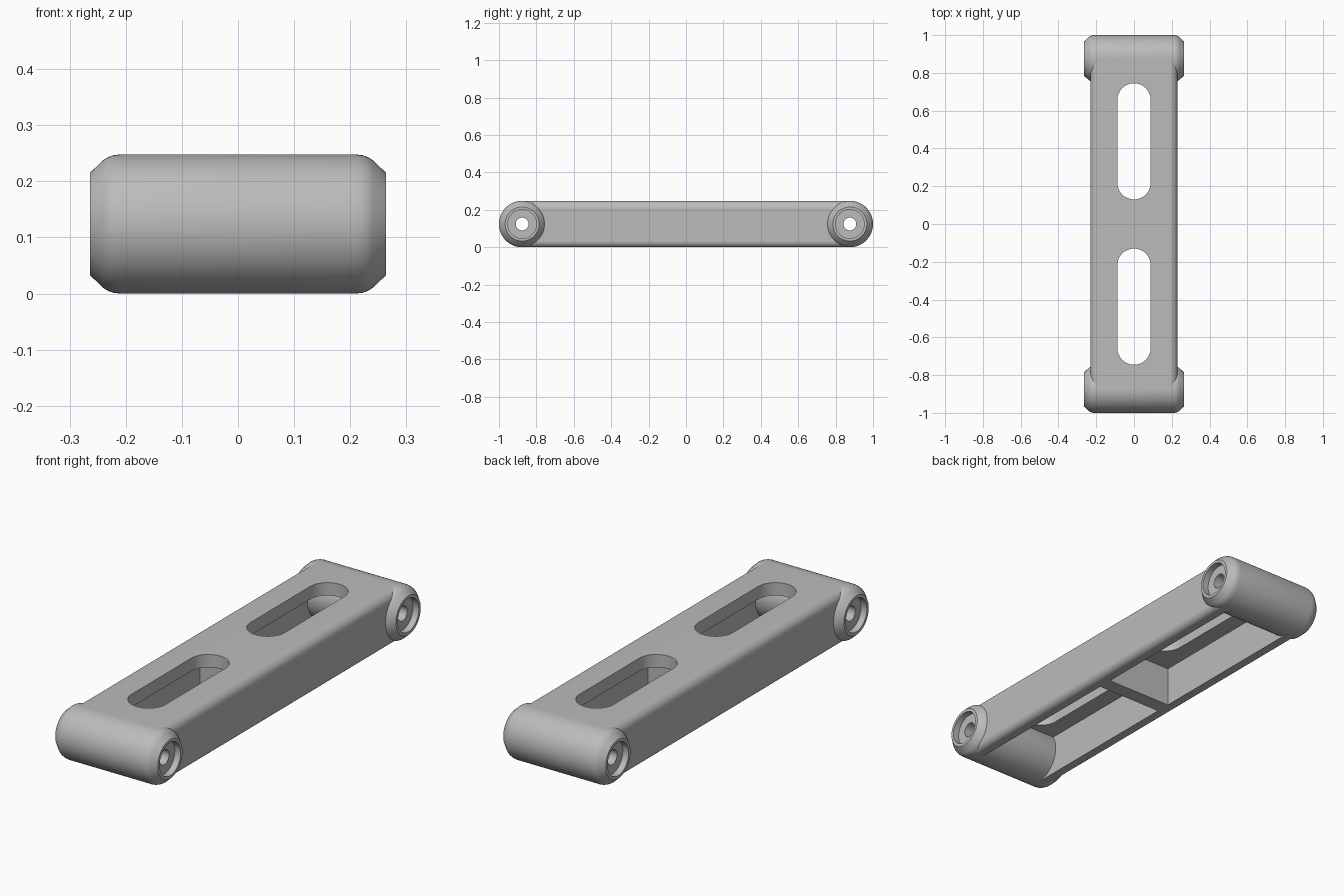
import bpy, bmesh, math
from mathutils import Matrix, Vector

if "Cube" in bpy.data.objects:
    bpy.data.objects.remove(bpy.data.objects["Cube"], do_unlink=True)

R = 0.124            # hub radius, half of the height
HUB_Y = 1 - R
HALF_W = 0.23
WALL, PLATE, RIB = 0.06, 0.06, 0.035

metal = bpy.data.materials.new("plain grey")
metal.use_nodes = True
GREY = (0.5, 0.5, 0.5, 1)
metal.diffuse_color = GREY
metal.node_tree.nodes["Principled BSDF"].inputs["Base Color"].default_value = GREY


def finish(bm, name):
    bmesh.ops.recalc_face_normals(bm, faces=bm.faces)
    mesh = bpy.data.meshes.new(name)
    bm.to_mesh(mesh)
    bm.free()
    ob = bpy.data.objects.new(name, mesh)
    mesh.materials.append(metal)
    bpy.context.collection.objects.link(ob)
    return ob


def activate(ob):
    bpy.ops.object.select_all(action='DESELECT')
    ob.select_set(True)
    bpy.context.view_layer.objects.active = ob


def prism(name, points, direction):
    """Extrude a closed outline along a direction."""
    bm = bmesh.new()
    face = bm.faces.new([bm.verts.new(p) for p in points])
    new = bmesh.ops.extrude_face_region(bm, geom=[face])["geom"]
    bmesh.ops.translate(bm, vec=direction,
                        verts=[v for v in new if isinstance(v, bmesh.types.BMVert)])
    return finish(bm, name)


def arc(cx, cy, r, start, end, steps):
    angles = [math.radians(start + (end - start) * i / steps) for i in range(steps + 1)]
    return [(cx + r * math.cos(a), cy + r * math.sin(a)) for a in angles]


def cut(target, cutter):
    activate(target)
    mod = target.modifiers.new("cut", 'BOOLEAN')
    mod.operation, mod.solver, mod.object = 'DIFFERENCE', 'EXACT', cutter
    bpy.ops.object.modifier_apply(modifier=mod.name)
    bpy.data.objects.remove(cutter, do_unlink=True)


def smooth(ob):
    activate(ob)
    bpy.ops.object.shade_smooth_by_angle(angle=math.radians(32))


# Arm: rounded cross-section running between the hub centres
top_r, low_r = 0.04, 0.03
outline = (arc(HALF_W - top_r, 2 * R - top_r, top_r, 0, 90, 8)
           + arc(top_r - HALF_W, 2 * R - top_r, top_r, 90, 180, 8)
           + arc(low_r - HALF_W, low_r, low_r, 180, 270, 8)
           + arc(HALF_W - low_r, low_r, low_r, 270, 360, 8))
arm = prism("arm", [(x, -HUB_Y, z) for x, z in outline], Vector((0, 2 * HUB_Y, 0)))

# Underside pockets, top slots and room for the hubs
SLOT_R, SLOT_NEAR, SLOT_FAR = 0.088, 0.13, 0.745
inner = HALF_W - WALL
for s in (-1, 1):
    pocket = [(x, s * y, -0.1) for x, y in
              ((-inner, RIB), (inner, RIB), (inner, 0.95), (-inner, 0.95))]
    cut(arm, prism("pocket_cutter", pocket, Vector((0, 0, 0.1 + 2 * R - PLATE))))
    slot = (arc(0, SLOT_FAR - SLOT_R, SLOT_R, 0, 180, 24)
            + arc(0, SLOT_NEAR + SLOT_R, SLOT_R, 180, 360, 24))
    cut(arm, prism("slot_cutter", [(x, s * y, 0.1) for x, y in slot], Vector((0, 0, 0.3))))
    ring = arc(s * HUB_Y, R, 0.1, 0, 360, 48)[:-1]
    cut(arm, prism("hub_cutter", [(-0.4, y, z) for y, z in ring], Vector((0.8, 0, 0))))
smooth(arm)

# Hubs: turned barrels with chamfered ends, counterbores and a through hole
half = [(0.234, 0.034), (0.234, 0.077), (0.264, 0.077), (0.264, 0.091),
        (0.24, 0.114), (0.232, 0.119), (0.222, 0.1225), (0.21, R)]
profile = half + [(-x, r) for x, r in reversed(half)]
for name, s in (("front_hub", -1), ("back_hub", 1)):
    bm = bmesh.new()
    loop = [bm.verts.new((x, 0, r)) for x, r in profile]
    edges = [bm.edges.new((a, b)) for a, b in zip(loop, loop[1:] + loop[:1])]
    bmesh.ops.spin(bm, geom=loop + edges, cent=(0, 0, 0), axis=(1, 0, 0),
                   angle=math.tau, steps=64)
    bmesh.ops.remove_doubles(bm, verts=bm.verts, dist=0.0001)
    bmesh.ops.transform(bm, matrix=Matrix.Translation((0, s * HUB_Y, R)), verts=bm.verts)
    smooth(finish(bm, name))
